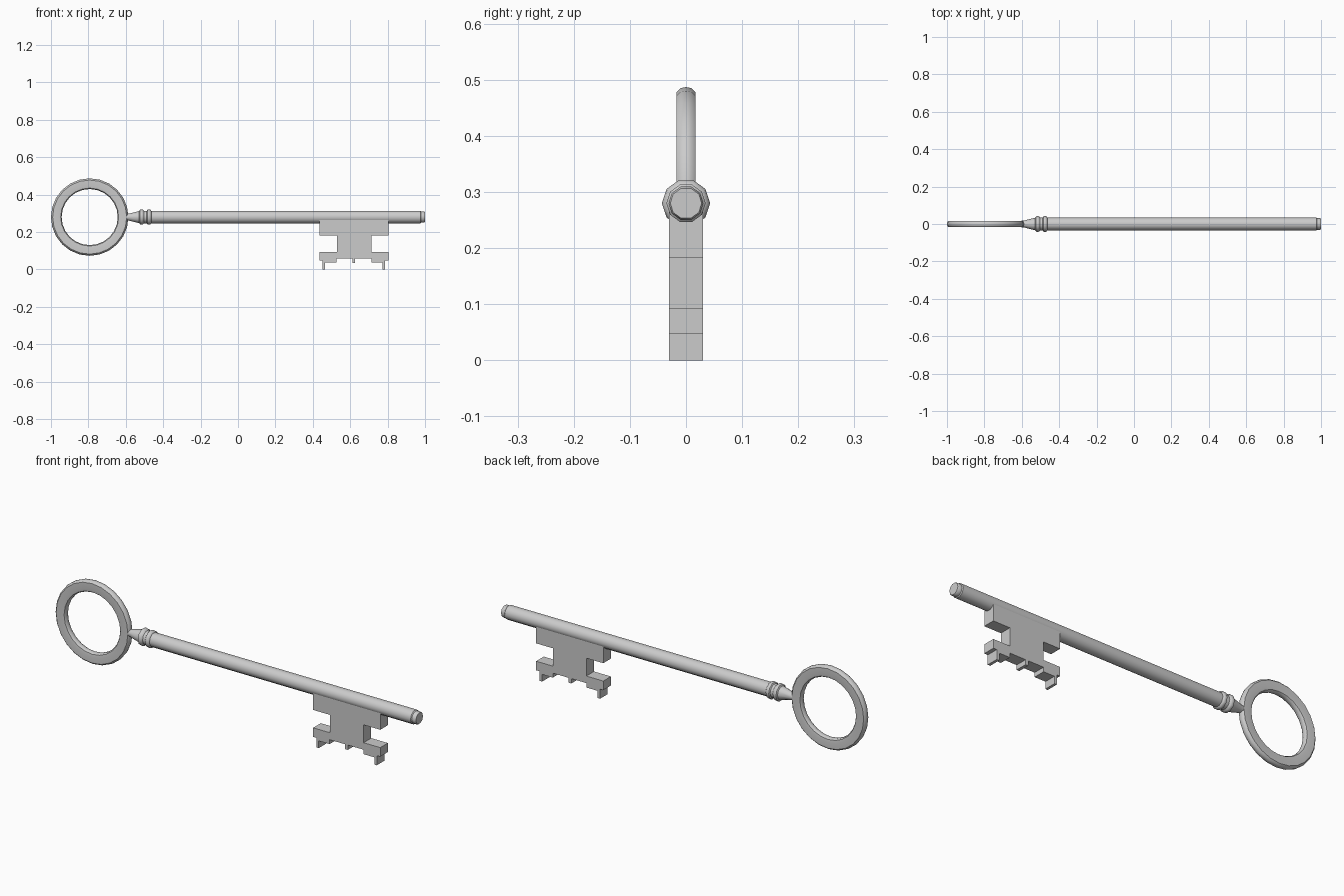
import bpy, bmesh, math

if "Cube" in bpy.data.objects:
    bpy.data.objects.remove(bpy.data.objects["Cube"])

AXIS_Z = 0.28


def make_object(name, bm, smooth=None):
    bmesh.ops.recalc_face_normals(bm, faces=bm.faces)
    mesh = bpy.data.meshes.new(name)
    bm.to_mesh(mesh)
    bm.free()
    ob = bpy.data.objects.new(name, mesh)
    bpy.context.collection.objects.link(ob)
    if smooth:
        bpy.context.view_layer.objects.active = ob
        ob.select_set(True)
        bpy.ops.object.shade_smooth_by_angle(angle=math.radians(smooth))
        ob.select_set(False)
    return ob


def loft(name, rings, closed, smooth):
    """Skin a list of vertex loops; closed joins last to first, else caps the ends."""
    bm = bmesh.new()
    loops = [[bm.verts.new(p) for p in ring] for ring in rings]
    n = len(loops[0])
    pairs = list(zip(loops, loops[1:]))
    if closed:
        pairs.append((loops[-1], loops[0]))
    else:
        bm.faces.new(loops[0])
        bm.faces.new(loops[-1])
    for a, b in pairs:
        for i in range(n):
            j = (i + 1) % n
            bm.faces.new((a[i], a[j], b[j], b[i]))
    return make_object(name, bm, smooth)


def turned(name, profile, sides=10):
    """Lathe (x, radius) pairs around the key's long axis."""
    steps = [2 * math.pi * i / sides for i in range(sides)]
    return loft(name, [[(x, r * math.cos(a), AXIS_Z + r * math.sin(a)) for a in steps]
                       for x, r in profile], False, 40)


# Ring handle: flattened rounded section swept round a circle
section = [(0.207, 0.0), (0.205, 0.010), (0.198, 0.017), (0.168, 0.017), (0.155, 0.015), (0.150, 0.008),
           (0.150, -0.008), (0.155, -0.015), (0.168, -0.017), (0.198, -0.017), (0.205, -0.010)]
SEG = 24
loft("bow_ring",
     [[(-0.793 + r * math.cos(t), y, AXIS_Z + r * math.sin(t)) for r, y in section]
      for t in (2 * math.pi * k / SEG for k in range(SEG))], True, 40)

# Tapered neck with two raised collars
turned("neck_collars", [(-0.605, 0.017), (-0.585, 0.019), (-0.528, 0.034), (-0.524, 0.041),
                        (-0.516, 0.043), (-0.508, 0.041), (-0.502, 0.035), (-0.488, 0.035),
                        (-0.484, 0.041), (-0.476, 0.043), (-0.468, 0.041), (-0.463, 0.034)])

# Long shaft with a stepped tip
turned("shaft", [(-0.47, 0.035), (0.975, 0.035), (0.979, 0.031), (0.994, 0.031), (1.0, 0.028)])

# Bit: stepped outline with teeth, extruded across y
outline = [(0.435, 0.27), (0.435, 0.182), (0.528, 0.182), (0.528, 0.093), (0.435, 0.093),
           (0.435, 0.048), (0.453, 0.048), (0.453, 0.0), (0.466, 0.0), (0.466, 0.036),
           (0.526, 0.036), (0.526, 0.058), (0.611, 0.058), (0.611, 0.034), (0.626, 0.034),
           (0.626, 0.058), (0.713, 0.058), (0.713, 0.036), (0.772, 0.036), (0.772, 0.0),
           (0.786, 0.0), (0.786, 0.048), (0.805, 0.048), (0.805, 0.093), (0.713, 0.093),
           (0.713, 0.182), (0.805, 0.182), (0.805, 0.27)]
loft("bit", [[(x, y, z) for x, z in outline] for y in (-0.03, 0.03)], False, None)
